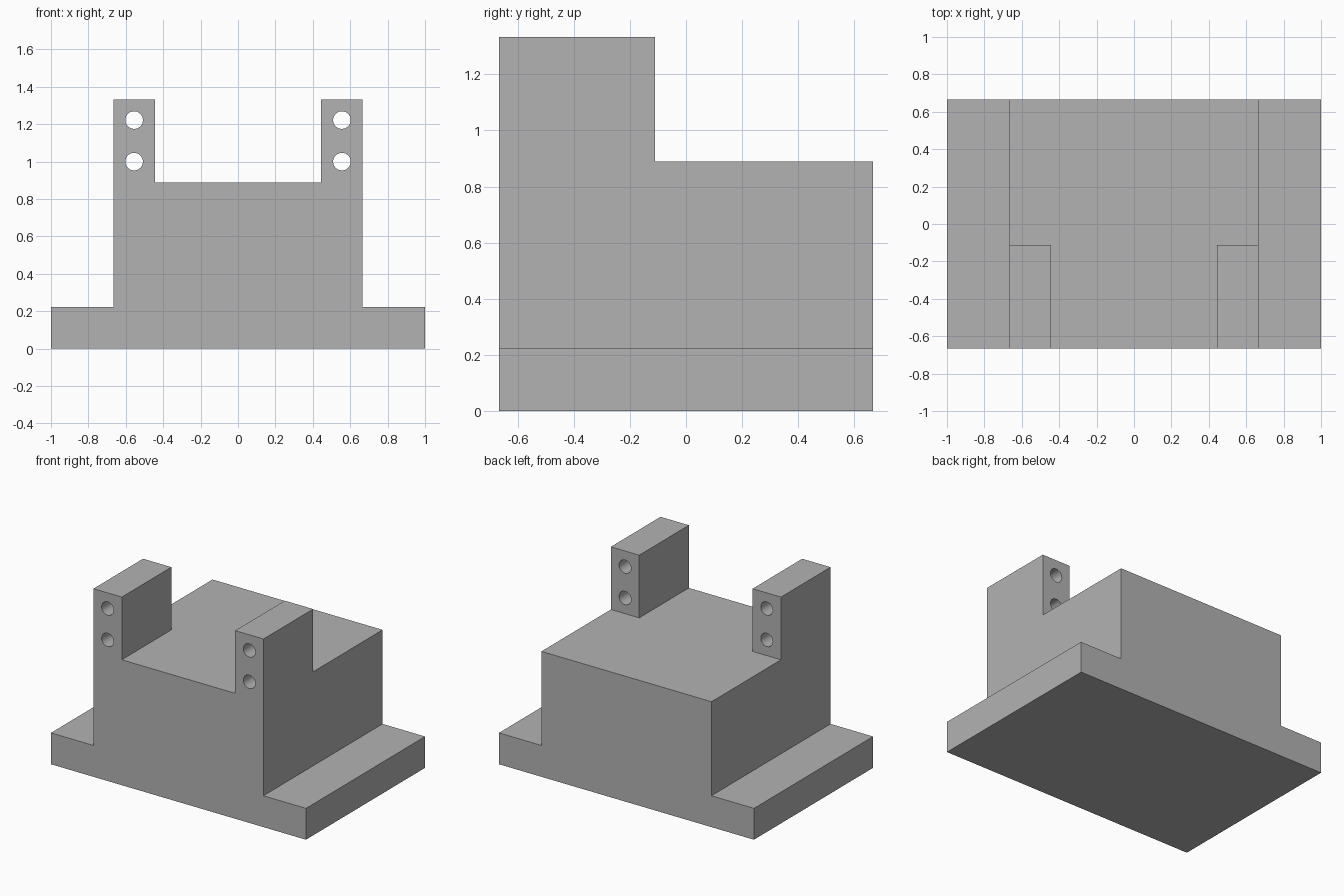
import bpy
import bmesh
import math
from mathutils import Matrix

cube = bpy.data.objects.get("Cube")
if cube:
    bpy.data.objects.remove(cube, do_unlink=True)

U = 1 / 9            # design module
FRONT, BACK = -6 * U, 6 * U

grey = bpy.data.materials.new("plain grey")
grey.use_nodes = True
colour = (0.45, 0.45, 0.45, 1)
grey.diffuse_color = colour
grey.node_tree.nodes["Principled BSDF"].inputs["Base Color"].default_value = colour


def finish(name, bm):
    bmesh.ops.recalc_face_normals(bm, faces=bm.faces)
    mesh = bpy.data.meshes.new(name)
    bm.to_mesh(mesh)
    bm.free()
    mesh.materials.append(grey)
    obj = bpy.data.objects.new(name, mesh)
    bpy.context.collection.objects.link(obj)
    return obj


def prism(name, profile, y0, y1):
    """Extrude an x-z outline, given in modules, from y0 to y1."""
    bm = bmesh.new()
    face = bm.faces.new([bm.verts.new((x * U, y0, z * U)) for x, z in profile])
    moved = bmesh.ops.extrude_face_region(bm, geom=[face])["geom"]
    verts = [v for v in moved if isinstance(v, bmesh.types.BMVert)]
    bmesh.ops.translate(bm, verts=verts, vec=(0, y1 - y0, 0))
    return finish(name, bm)


def combine(target, tool, operation):
    mod = target.modifiers.new(operation.lower(), 'BOOLEAN')
    mod.operation, mod.solver, mod.object = operation, 'EXACT', tool
    tool.hide_render = True


# Flanged base and central block
half = [(9, 0), (9, 2), (6, 2), (6, 8)]
bracket = prism("mounting_block", half + [(-x, z) for x, z in reversed(half)], FRONT, BACK)

helpers = []
for side in (-1, 1):
    # Upright lug, flush with the block's front and side
    lug = prism("lug_tool", [(side * 4, 8), (side * 6, 8), (side * 6, 12), (side * 4, 12)],
                FRONT, -U)
    combine(bracket, lug, 'UNION')
    helpers.append(lug)

for side in (-1, 1):
    # Two screw holes through each lug
    for z in (9, 11):
        bm = bmesh.new()
        place = Matrix.Translation((side * 5 * U, -3.5 * U, z * U)) @ Matrix.Rotation(math.pi / 2, 4, 'X')
        bmesh.ops.create_cone(bm, cap_ends=True, segments=48, radius1=0.047,
                              radius2=0.047, depth=7 * U, matrix=place)
        hole = finish("hole_tool", bm)
        combine(bracket, hole, 'DIFFERENCE')
        helpers.append(hole)

# Bake the booleans and drop the helper solids
bpy.context.view_layer.update()
solid = bpy.data.meshes.new_from_object(bracket.evaluated_get(bpy.context.evaluated_depsgraph_get()))
bracket.modifiers.clear()
bracket.data = solid
for helper in helpers:
    bpy.data.objects.remove(helper, do_unlink=True)

# Smooth hole walls, sharp corners
bpy.ops.object.select_all(action='DESELECT')
bracket.select_set(True)
bpy.context.view_layer.objects.active = bracket
bpy.ops.object.shade_smooth_by_angle(angle=math.radians(30))
